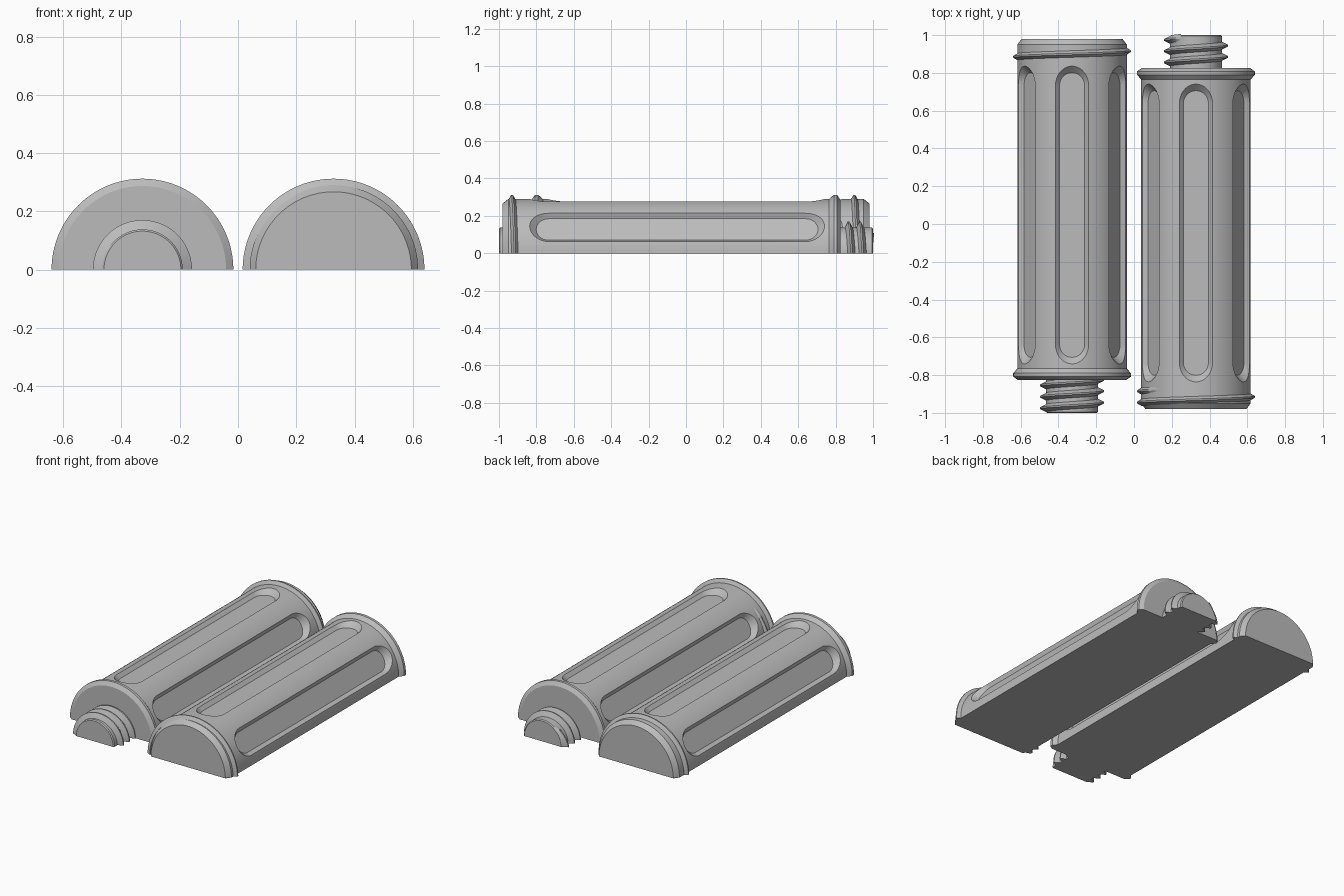
import bpy, bmesh
from math import sin, cos, pi, radians

cube = bpy.data.objects.get("Cube")
if cube:
    bpy.data.objects.remove(cube)

gray = bpy.data.materials.new("plain gray")
gray.use_nodes = True
COLOR = (0.5, 0.5, 0.5, 1)
gray.diffuse_color = COLOR
gray.node_tree.nodes["Principled BSDF"].inputs["Base Color"].default_value = COLOR

STEPS = 64


def make(name, rings, closed):
    """Skin a list of equal rings; 'closed' rings wrap around, ends are capped."""
    bm = bmesh.new()
    rows = [[bm.verts.new(p) for p in ring] for ring in rings]
    n = len(rows[0])
    for a, b in zip(rows, rows[1:]):
        for i in range(n if closed else n - 1):
            j = (i + 1) % n
            bm.faces.new((a[i], a[j], b[j], b[i]))
    bm.faces.new(rows[0])
    bm.faces.new(rows[-1])
    bmesh.ops.recalc_face_normals(bm, faces=bm.faces)
    mesh = bpy.data.meshes.new(name)
    bm.to_mesh(mesh)
    bm.free()
    mesh.materials.append(gray)
    obj = bpy.data.objects.new(name, mesh)
    bpy.context.collection.objects.link(obj)
    return obj


def half_lathe(name, profile):
    """Half turn of a (y, radius) profile with a flat underside."""
    rings = [[(r * cos(pi * k / STEPS), y, r * sin(pi * k / STEPS))
              for k in range(STEPS + 1)] for y, r in profile]
    return make(name, rings, True)


def thread(name, y_left, pitch, root, crest, width, start=0.0):
    """Half turn of a screw ridge; a late start makes it grow from nothing."""
    rings = []
    for k in range(STEPS + 1):
        t = start + (1 - start) * k / STEPS
        a = pi * (1 - t)
        y = y_left + pitch / 2 * t
        grow = 0.05 + 0.95 * k / STEPS if start else 1
        top = root + (crest - root) * grow
        section = [(-width, root - 0.004), (-0.004, top), (0.004, top), (width, root - 0.004)]
        rings.append([(r * cos(a), y + dy, r * sin(a)) for dy, r in section])
    return make(name, rings, True)


def slot_cutter(angle):
    """Rounded slot with sloping walls and a flat floor."""
    rings = []
    y0, y1 = -0.64, 0.735
    for depth, half in ((0.255, 0.066), (0.335, 0.146)):
        ring = []
        for centre, first in ((y1, 0), (y0, pi)):
            for k in range(17):
                a = first + pi * k / 16
                u, y = half * cos(a), centre + half * sin(a)
                ring.append((depth * cos(angle) - u * sin(angle), y,
                             depth * sin(angle) + u * cos(angle)))
        rings.append(ring)
    cutter = make("slot_cutter", rings, True)
    cutter.hide_render = True
    return cutter


def build_half(side, x, turn, body_threads, neck_threads):
    # Fluted grip
    grip = half_lathe(side + "_grip", [(-0.765, 0.29), (0.95, 0.29), (0.98, 0.267)])
    for degrees in (30, 90, 150):
        cutter = slot_cutter(radians(degrees))
        mod = grip.modifiers.new("slot", 'BOOLEAN')
        mod.operation = 'DIFFERENCE'
        mod.solver = 'EXACT'
        mod.object = cutter
        bpy.context.view_layer.objects.active = grip
        bpy.ops.object.modifier_apply(modifier=mod.name)
        bpy.data.objects.remove(cutter)

    # Collar and threaded neck
    parts = [grip]
    parts.append(half_lathe(side + "_collar", [(-0.825, 0.287), (-0.808, 0.312),
                                               (-0.79, 0.312), (-0.765, 0.29)]))
    parts.append(half_lathe(side + "_neck", [(-1, 0.132), (-0.994, 0.138), (-0.825, 0.138)]))

    # Screw ridges
    for y, start in body_threads:
        parts.append(thread(side + "_grip_thread", y, 0.06, 0.29, 0.312, 0.02, start))
    for y, start in neck_threads:
        parts.append(thread(side + "_neck_thread", y, 0.06, 0.138, 0.17, 0.022, start))

    for part in parts:
        part.location.x = x
        part.rotation_euler.z = turn
        bpy.ops.object.select_all(action='DESELECT')
        part.select_set(True)
        bpy.context.view_layer.objects.active = part
        bpy.ops.object.shade_smooth_by_angle(angle=radians(20))


# Two matching halves, laid head to tail
build_half("right", -0.328, 0, [(0.885, 0)],
           [(-0.975, 0), (-0.915, 0), (-0.855, 0)])
build_half("left", 0.328, pi, [(0.855, 0.75), (0.915, 0)],
           [(-1.005, 0.7), (-0.945, 0), (-0.885, 0)])
